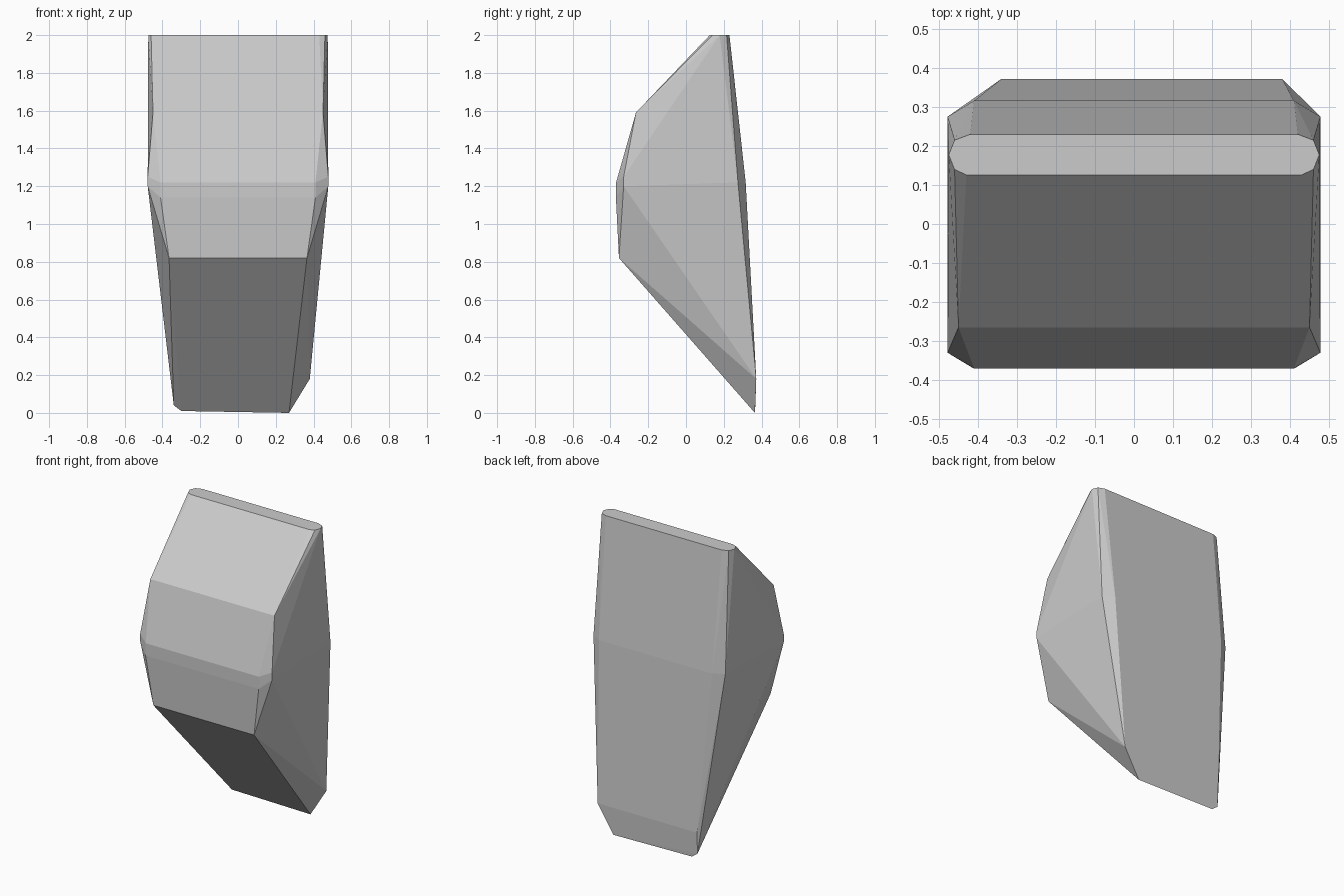
import bpy, bmesh

if "Cube" in bpy.data.objects:
    bpy.data.objects.remove(bpy.data.objects["Cube"])

grey = bpy.data.materials.new("light grey")
grey.diffuse_color = (0.6, 0.6, 0.6, 1)
grey.use_nodes = True
grey.node_tree.nodes["Principled BSDF"].inputs["Base Color"].default_value = grey.diffuse_color

# mirrored corner points of the faceted block, as (half width, y, z)
corners = [
    # flat crown
    (0.43, 0.126, 2.0), (0.46, 0.14, 2.0), (0.475, 0.178, 2.0),
    (0.46, 0.215, 2.0), (0.42, 0.23, 2.0),
    # sloping brow
    (0.45, -0.265, 1.59),
    # widest belt
    (0.41, -0.37, 1.22), (0.478, -0.33, 1.25), (0.478, -0.33, 1.20),
    (0.478, 0.275, 1.22), (0.41, 0.316, 1.22), (0.41, -0.371, 1.14),
    # chin edge
    (0.365, -0.355, 0.82),
]
points = [(s * x, y, z) for x, y, z in corners for s in (-1, 1)]
# uneven chipped foot
points += [(-0.34, 0.372, 0.18), (0.38, 0.372, 0.18),
           (-0.34, 0.367, 0.04), (-0.30, 0.365, 0.01), (0.27, 0.365, 0.0)]

# wrap the points in one closed faceted skin
bm = bmesh.new()
for p in points:
    bm.verts.new(p)
hull = bmesh.ops.convex_hull(bm, input=bm.verts)
bmesh.ops.delete(bm, geom=[v for v in bm.verts if not v.link_faces], context='VERTS')
bmesh.ops.dissolve_limit(bm, angle_limit=0.02, verts=bm.verts, edges=bm.edges)
bmesh.ops.recalc_face_normals(bm, faces=bm.faces)
mesh = bpy.data.meshes.new("faceted_block")
bm.to_mesh(mesh)
bm.free()
mesh.materials.append(grey)
block = bpy.data.objects.new("faceted_block", mesh)
bpy.context.collection.objects.link(block)
